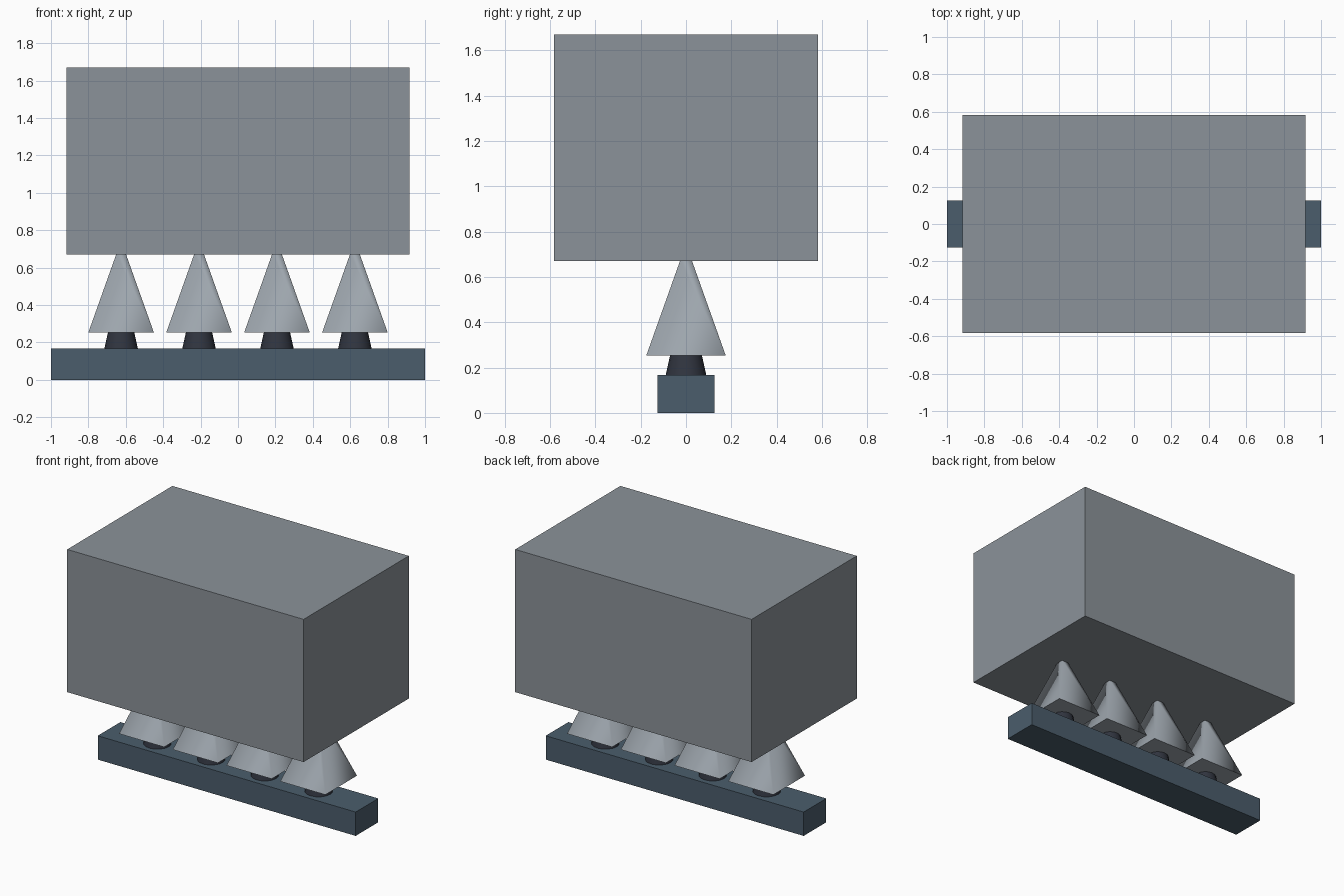
import bpy
import math

if "Cube" in bpy.data.objects:
    bpy.data.objects.remove(bpy.data.objects["Cube"])


def material(name, rgb):
    m = bpy.data.materials.new(name)
    m.diffuse_color = (*rgb, 1)
    m.use_nodes = True
    m.node_tree.nodes["Principled BSDF"].inputs["Base Color"].default_value = m.diffuse_color
    return m


def finish(name, mat):
    ob = bpy.context.object
    ob.name = name
    bpy.ops.object.transform_apply(location=False, rotation=True, scale=True)
    ob.data.materials.append(mat)
    return ob


def box(name, size, z0, mat):
    bpy.ops.mesh.primitive_cube_add(size=1, location=(0, 0, z0 + size[2] / 2))
    bpy.context.object.scale = size
    return finish(name, mat)


def taper(name, x, sides, r0, r1, z0, z1, turn, mat):
    bpy.ops.mesh.primitive_cone_add(vertices=sides, radius1=r0, radius2=r1, depth=z1 - z0,
                                    location=(x, 0, (z0 + z1) / 2), rotation=(0, 0, turn))
    ob = finish(name, mat)
    # smooth side walls, flat end caps with sharp rims
    for p in ob.data.polygons:
        p.use_smooth = abs(p.normal.z) < 0.9
    return ob


bar_mat = material("slate_blue", (0.07, 0.11, 0.15))
socket_mat = material("dark_slate", (0.03, 0.035, 0.05))
nozzle_mat = material("pale_steel", (0.34, 0.38, 0.42))
block_mat = material("steel_grey", (0.26, 0.29, 0.32))

# Long mounting bar at the bottom and large block on top
box("mounting_bar", (2.0, 0.25, 0.167), 0, bar_mat)
box("top_block", (1.833, 1.165, 1.0), 0.67, block_mat)

# Row of four round necks carrying square tapered nozzles
for i in range(4):
    x = -0.625 + i * 1.25 / 3
    taper(f"neck_{i + 1}", x, 16, 0.09, 0.07, 0.165, 0.255, 0, socket_mat)
    taper(f"nozzle_{i + 1}", x, 4, 0.175 * math.sqrt(2), 0.026 * math.sqrt(2),
          0.254, 0.672, math.pi / 4, nozzle_mat)
